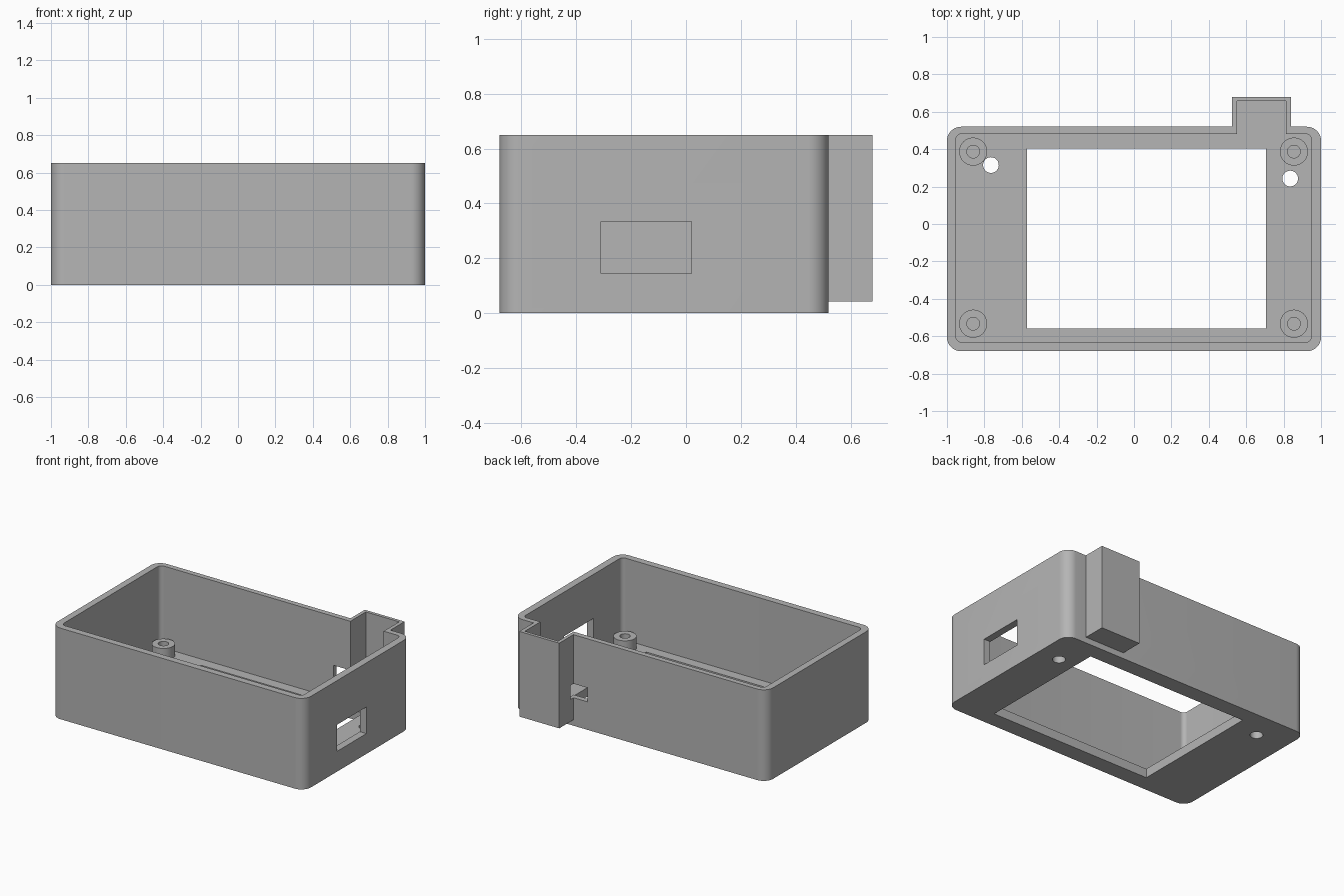
import bpy
import bmesh

if "Cube" in bpy.data.objects:
    bpy.data.objects.remove(bpy.data.objects["Cube"], do_unlink=True)

grey = bpy.data.materials.new("plain grey")
grey.use_nodes = True
colour = (0.46, 0.46, 0.46, 1)
grey.diffuse_color = colour
grey.node_tree.nodes["Principled BSDF"].inputs["Base Color"].default_value = colour


def finish(name, bm):
    mesh = bpy.data.meshes.new(name)
    bm.to_mesh(mesh)
    bm.free()
    mesh.materials.append(grey)
    obj = bpy.data.objects.new(name, mesh)
    bpy.context.collection.objects.link(obj)
    return obj


def block(name, x, y, z, radius=0):
    """Box given by its ranges, with optional rounded upright edges."""
    bm = bmesh.new()
    bmesh.ops.create_cube(bm, size=1)
    for v in bm.verts:
        v.co = [r[0] if c < 0 else r[1] for c, r in zip(v.co, (x, y, z))]
    if radius:
        upright = [e for e in bm.edges
                   if abs(e.verts[0].co.z - e.verts[1].co.z) > 0.01]
        bmesh.ops.bevel(bm, geom=upright, offset=radius, segments=10,
                        profile=0.5, affect='EDGES')
    return finish(name, bm)


def cylinder(name, centre, radius, z):
    bm = bmesh.new()
    bmesh.ops.create_cone(bm, cap_ends=True, segments=40, radius1=radius,
                          radius2=radius, depth=z[1] - z[0])
    bmesh.ops.translate(bm, verts=bm.verts,
                        vec=(centre[0], centre[1], sum(z) / 2))
    return finish(name, bm)


def combine(target, tool, operation='DIFFERENCE'):
    """Apply a boolean, then remove the helper."""
    tool.hide_render = True
    mod = target.modifiers.new("join", 'BOOLEAN')
    mod.operation = operation
    mod.solver = 'EXACT'
    mod.object = tool
    bpy.context.view_layer.objects.active = target
    bpy.ops.object.modifier_apply(modifier=mod.name)
    bpy.data.objects.remove(tool, do_unlink=True)


TOP, FLOOR = 0.65, 0.065

# Outer shell with the rear cable bay
case = block("enclosure_case", (-1, 1), (-0.68, 0.52), (0, TOP), 0.075)
bay = block("rear_bay", (0.525, 0.84), (0.4, 0.68), (0.042, TOP))
combine(case, bay, 'UNION')

# Hollow interior, running into the bay
combine(case, block("main_cavity", (-0.952, 0.948), (-0.632, 0.482),
                    (FLOOR, 0.8), 0.03))
combine(case, block("bay_cavity", (0.55, 0.813), (0.3, 0.657), (FLOOR, 0.8)))

# Floor window, side port and small notch beside the bay
combine(case, block("floor_window", (-0.573, 0.705), (-0.56, 0.405), (-0.1, 0.1)))
combine(case, block("side_port", (0.9, 1.1), (-0.31, 0.02), (0.145, 0.335)))
combine(case, block("rear_notch", (0.415, 0.6), (0.42, 0.555), (0.2, 0.3)))

# Round holes through the floor
for centre in ((-0.765, 0.315), (0.835, 0.243)):
    combine(case, cylinder("floor_hole", centre, 0.042, (-0.1, 0.1)))

# Four hollow screw posts
posts = []
for x, side in ((-0.86, "right"), (0.855, "left")):
    for y, end in ((-0.533, "front"), (0.387, "back")):
        post = cylinder(f"{end}_{side}_screw_post", (x, y), 0.075, (0.03, 0.15))
        combine(post, cylinder("screw_hole", (x, y), 0.034, (FLOOR + 0.002, 0.3)))
        posts.append(post)

# Smooth rounded surfaces, keep edges crisp
bpy.ops.object.select_all(action='DESELECT')
for obj in [case] + posts:
    obj.select_set(True)
bpy.context.view_layer.objects.active = case
bpy.ops.object.shade_smooth_by_angle(angle=0.5)
